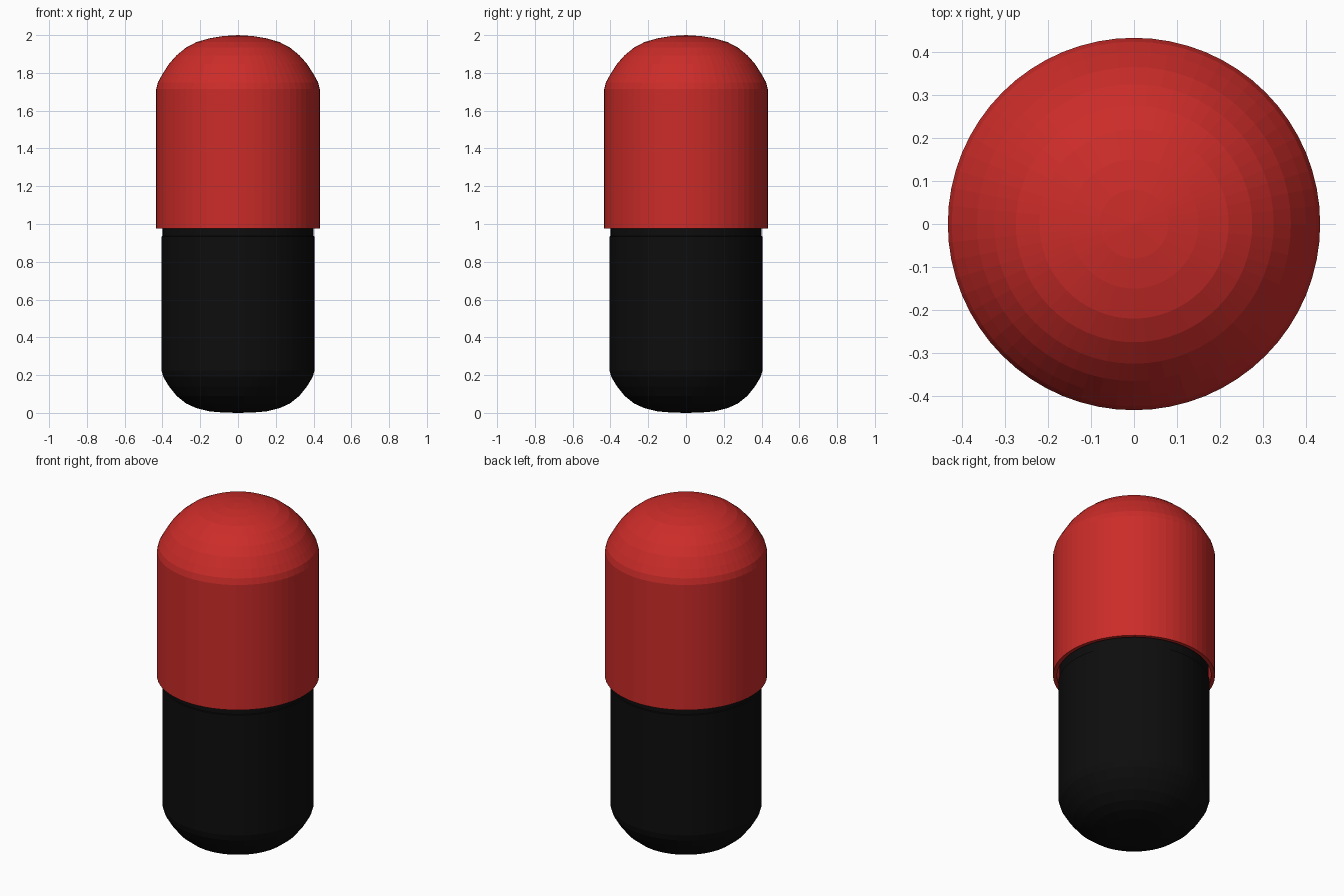
import bpy, bmesh, math

if "Cube" in bpy.data.objects:
    bpy.data.objects.remove(bpy.data.objects["Cube"])

SEGMENTS = 64


def material(name, color):
    mat = bpy.data.materials.new(name)
    mat.diffuse_color = color
    mat.use_nodes = True
    mat.node_tree.nodes["Principled BSDF"].inputs["Base Color"].default_value = mat.diffuse_color
    return mat


def lathe(name, profile, mat):
    """Spin an (r, z) profile around the z axis."""
    bm = bmesh.new()
    verts = [bm.verts.new((r, 0, z)) for r, z in profile]
    edges = [bm.edges.new(pair) for pair in zip(verts, verts[1:])]
    bmesh.ops.spin(bm, geom=verts + edges, cent=(0, 0, 0), axis=(0, 0, 1),
                   angle=math.tau, steps=SEGMENTS)
    bmesh.ops.remove_doubles(bm, verts=bm.verts, dist=0.0005)
    bmesh.ops.recalc_face_normals(bm, faces=bm.faces)
    mesh = bpy.data.meshes.new(name)
    bm.to_mesh(mesh)
    bm.free()
    mesh.materials.append(mat)
    obj = bpy.data.objects.new(name, mesh)
    bpy.context.collection.objects.link(obj)
    return obj


red = material("red", (0.6, 0.025, 0.022, 1))
black = material("black", (0.004, 0.004, 0.004, 1))

# Lower half: rounded base, straight wall, narrower neck that slips into the cap
lathe("capsule_body", [
    (0, 0), (0.08, 0.002), (0.15, 0.008), (0.22, 0.025), (0.275, 0.05),
    (0.325, 0.09), (0.365, 0.14), (0.395, 0.19), (0.405, 0.225),
    (0.405, 0.934), (0.399, 0.936), (0.399, 1.15), (0, 1.15)], black)

# Upper half: domed cap with a wall thickness at its open rim
lathe("capsule_cap", [
    (0, 2.0), (0.08, 1.995), (0.15, 1.983), (0.22, 1.963), (0.275, 1.934),
    (0.325, 1.893), (0.365, 1.848), (0.4, 1.793), (0.424, 1.75),
    (0.433, 1.715), (0.433, 0.977), (0.412, 0.977), (0.412, 1.7),
    (0.3, 1.87), (0, 1.96)], red)
